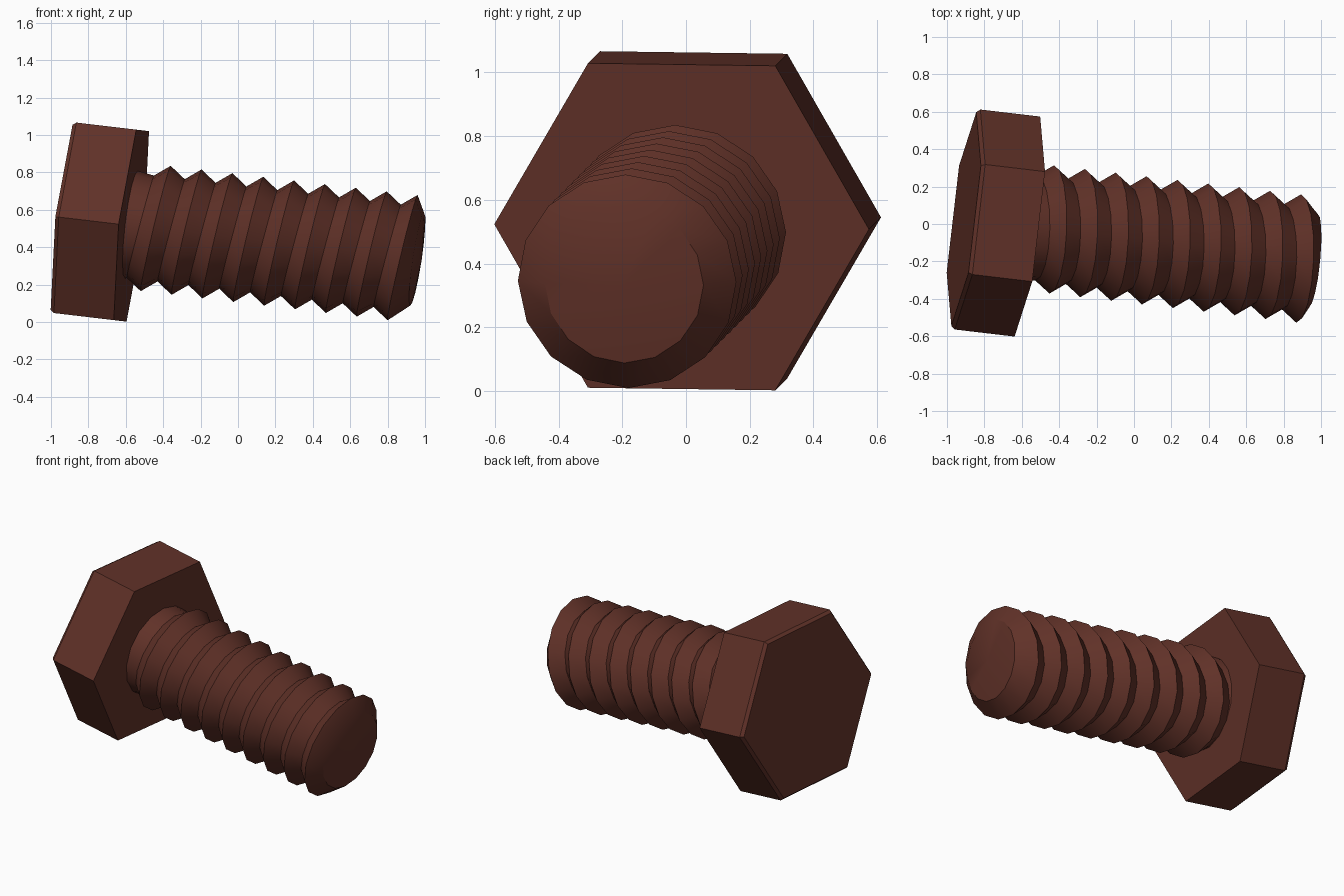
import bpy, bmesh, math
from mathutils import Vector

if "Cube" in bpy.data.objects:
    bpy.data.objects.remove(bpy.data.objects["Cube"])

mat = bpy.data.materials.new("rusty_brown")
mat.diffuse_color = (0.118, 0.031, 0.021, 1)
mat.use_nodes = True
mat.node_tree.nodes["Principled BSDF"].inputs["Base Color"].default_value = mat.diffuse_color

# Bolt axis runs mostly along +x, tipping toward the front and down
SLOPE = 0.118
AXIS = Vector((1, -SLOPE, -SLOPE)).normalized()
SIDE = (Vector((0, 1, 0)) - AXIS * AXIS.y).normalized()
UP = AXIS.cross(SIDE)


def axis_point(x):
    return Vector((x, -0.081 - SLOPE * x, 0.448 - SLOPE * x))


def lathe(name, profile, sides, end_x=None, smooth=None):
    """Loft rings of (x along axis, radius, tilt) into a closed solid."""
    bm = bmesh.new()
    rings = []
    for x, r, tilt in profile:
        ring = []
        for i in range(sides):
            a = 2 * math.pi * i / sides
            shift = tilt * (0.04 * math.sin(a) - 0.027 * math.cos(a))
            p = axis_point(x + shift) + r * (math.cos(a) * SIDE + math.sin(a) * UP)
            ring.append(bm.verts.new(p))
        rings.append(ring)
    for a, b in zip(rings, rings[1:]):
        for i in range(sides):
            j = (i + 1) % sides
            bm.faces.new((a[i], a[j], b[j], b[i]))
    bm.faces.new(rings[0])
    if end_x is None:
        bm.faces.new(rings[-1])
    else:
        tip = bm.verts.new(axis_point(end_x))
        for i in range(sides):
            bm.faces.new((rings[-1][i], rings[-1][(i + 1) % sides], tip))
    bmesh.ops.recalc_face_normals(bm, faces=bm.faces)
    me = bpy.data.meshes.new(name)
    bm.to_mesh(me)
    bm.free()
    me.materials.append(mat)
    ob = bpy.data.objects.new(name, me)
    bpy.context.collection.objects.link(ob)
    if smooth:
        bpy.context.view_layer.objects.active = ob
        ob.select_set(True)
        bpy.ops.object.shade_smooth_by_angle(angle=math.radians(smooth))
        ob.select_set(False)
    return ob


# Hexagonal head with a slim chamfer on the outer face
lathe("hex_head", [(-0.91, 0.575, 0), (-0.89, 0.592, 0), (-0.57, 0.592, 0)], 6)

# Threaded shank: nine slanted ridges, then a shallow domed end
PITCH = 0.165
profile = [(-0.60, 0.30, 0)]
for n in range(9):
    crest = -0.44 + n * PITCH
    profile += [(crest - PITCH / 2, 0.28, 1), (crest, 0.342, 1)]
profile.append((0.958, 0.25, 0.2))
lathe("threaded_shank", profile, 16, end_x=0.982, smooth=30)
